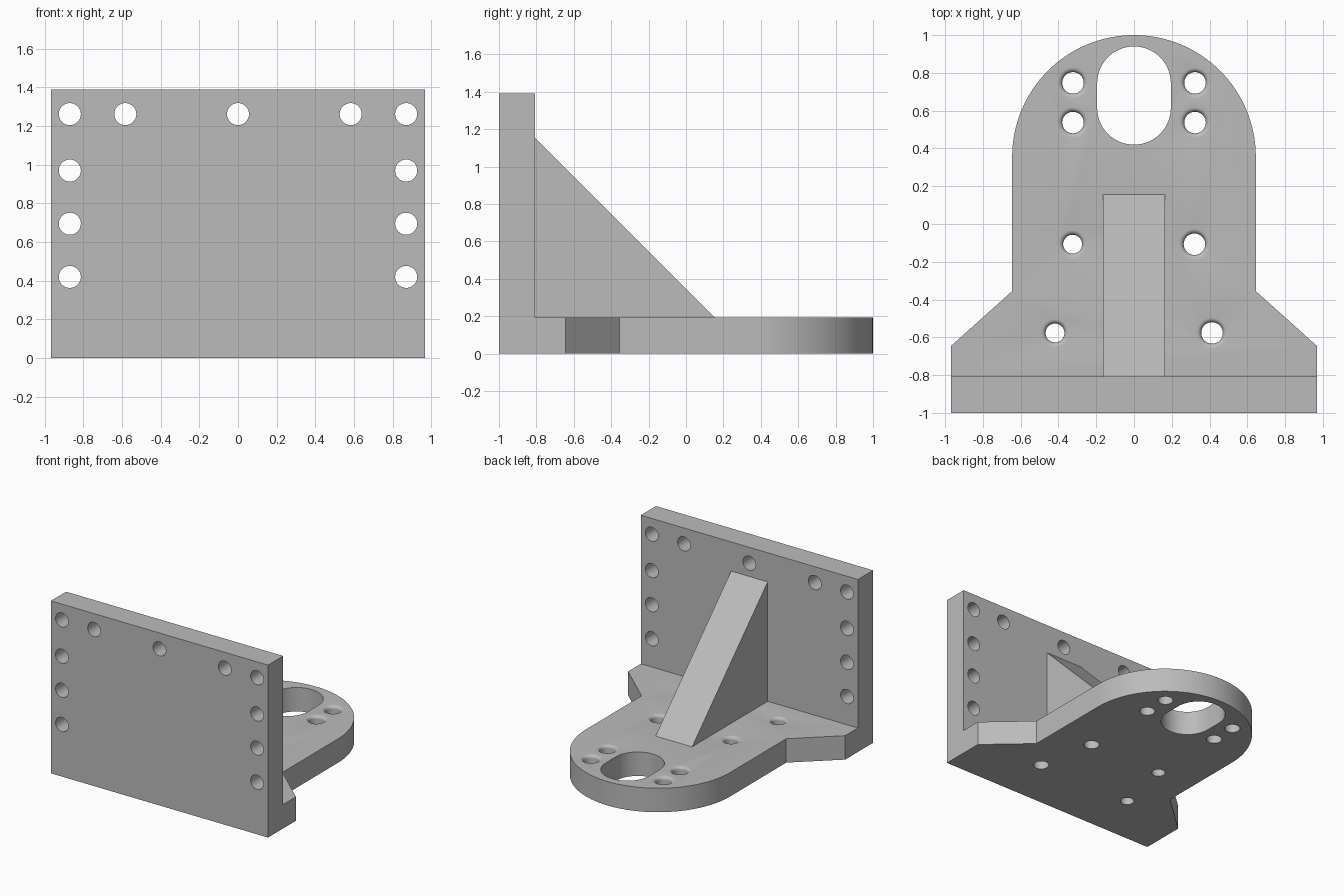
import bpy, bmesh
from math import pi, sin, cos, radians
from mathutils import Matrix, Vector

cube = bpy.data.objects.get("Cube")
if cube:
    bpy.data.objects.remove(cube, do_unlink=True)

T = 0.193            # plate thickness
HW = 0.968           # half width of the wall
H = 1.39             # wall height
BACK = -1 + T        # inner face of the wall

steel = bpy.data.materials.new("grey_metal")
steel.use_nodes = True
GREY = (0.5, 0.5, 0.5, 1)
steel.diffuse_color = GREY
steel.node_tree.nodes["Principled BSDF"].inputs["Base Color"].default_value = GREY


def to_object(name, bm):
    bmesh.ops.recalc_face_normals(bm, faces=bm.faces[:])
    mesh = bpy.data.meshes.new(name)
    bm.to_mesh(mesh)
    bm.free()
    mesh.materials.append(steel)
    obj = bpy.data.objects.new(name, mesh)
    bpy.context.collection.objects.link(obj)
    return obj


def prism(name, points, depth):
    """Extrude a closed outline of 3D points along the depth vector."""
    bm = bmesh.new()
    face = bm.faces.new([bm.verts.new(p) for p in points])
    new = bmesh.ops.extrude_face_region(bm, geom=[face])["geom"]
    verts = [v for v in new if isinstance(v, bmesh.types.BMVert)]
    bmesh.ops.translate(bm, verts=verts, vec=depth)
    return to_object(name, bm)


def arc(cy, r, start, end, n):
    angles = [start + (end - start) * i / n for i in range(n + 1)]
    return [(r * cos(a), cy + r * sin(a)) for a in angles]


def add_drill(bm, profile, matrix, n=40):
    """Closed round cutter from (radius, height) rings."""
    rings = [[bm.verts.new(matrix @ Vector((r * cos(2 * pi * i / n), r * sin(2 * pi * i / n), z)))
              for i in range(n)] for r, z in profile]
    bm.faces.new(rings[0][::-1])
    bm.faces.new(rings[-1])
    for a, b in zip(rings, rings[1:]):
        for i in range(n):
            j = (i + 1) % n
            bm.faces.new((a[i], a[j], b[j], b[i]))


def boolean(obj, other, operation):
    mod = obj.modifiers.new(operation.lower(), 'BOOLEAN')
    mod.operation, mod.solver, mod.object = operation, 'EXACT', other
    bpy.context.view_layer.objects.active = obj
    bpy.ops.object.modifier_apply(modifier=mod.name)
    bpy.data.objects.remove(other, do_unlink=True)


# Base plate: flared foot, straight sides and round end, with the wall joined on
right = [(HW, -1), (HW, -0.645), (0.645, -0.355)]
outline = right + arc(0.355, 0.645, 0, pi, 64) + [(-x, y) for x, y in reversed(right)]
plate = prism("mounting_plate", [(x, y, 0) for x, y in outline], (0, 0, T))
wall = prism("wall", [(-HW, -1, 0), (HW, -1, 0), (HW, -1, H), (-HW, -1, H)], (0, T, 0))
boolean(plate, wall, 'UNION')

# Long slot in the round end
slot = arc(0.745, 0.195, 0, pi, 32) + arc(0.615, 0.195, pi, 2 * pi, 32)
boolean(plate, prism("slot_cutter", [(x, y, -0.1) for x, y in slot], (0, 0, 0.5)), 'DIFFERENCE')

# Straight bolt holes through the wall
drills = bmesh.new()
top_row = 1.262
spots = [(s * 0.87, z) for s in (-1, 1) for z in (top_row, 0.97, 0.695, 0.42)]
spots += [(x, top_row) for x in (-0.583, 0, 0.583)]
for x, z in spots:
    turn = Matrix.Translation((x, -0.9, z)) @ Matrix.Rotation(pi / 2, 4, 'X')
    add_drill(drills, [(0.057, -0.2), (0.057, 0.2)], turn)
boolean(plate, to_object("wall_drills", drills), 'DIFFERENCE')

# Base holes with a rounded upper rim
drills = bmesh.new()
F = 0.025
holes = [(s * 0.323, y, 0.057) for s in (-1, 1) for y in (0.747, 0.537)]
holes += [(0.32, -0.107, 0.057), (0.413, -0.577, 0.057), (-0.325, -0.107, 0.05), (-0.418, -0.577, 0.05)]
for x, y, r in holes:
    rim = [(r + F - F * cos(radians(a)), T - F + F * sin(radians(a))) for a in range(0, 91, 15)]
    add_drill(drills, [(r, -0.1)] + rim + [(r + F, T + 0.1)], Matrix.Translation((x, y, 0)))
boolean(plate, to_object("base_drills", drills), 'DIFFERENCE')

# Triangular stiffening rib
RW = 0.163
rib = prism("stiffening_rib", [(-RW, BACK, T), (-RW, 0.155, T), (-RW, BACK, 1.155)], (2 * RW, 0, 0))

# Smooth round walls, sharp plate edges
bpy.ops.object.select_all(action='DESELECT')
for obj in (plate, rib):
    obj.select_set(True)
bpy.context.view_layer.objects.active = plate
bpy.ops.object.shade_smooth_by_angle(angle=radians(30))
